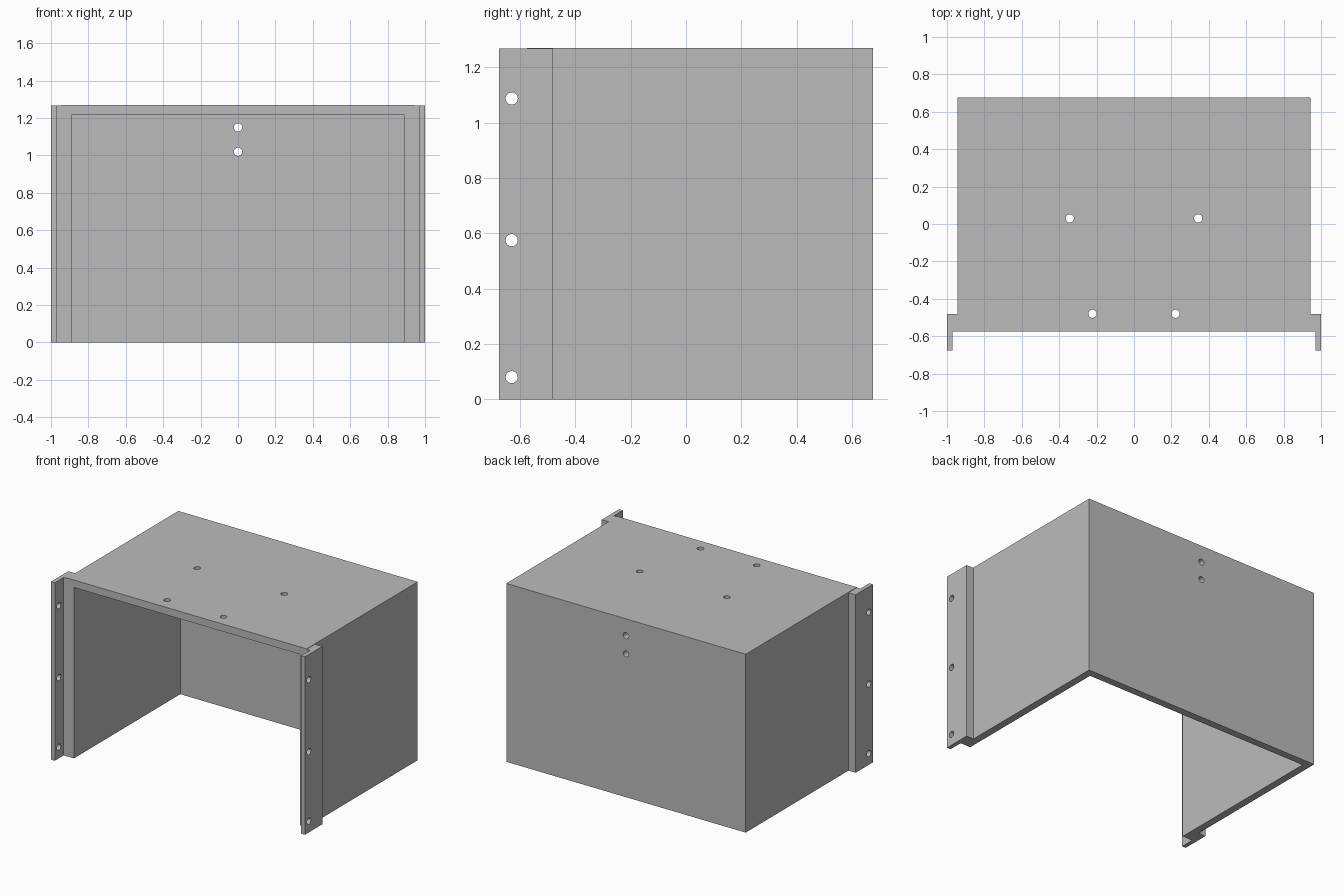
import bpy
from math import radians
from mathutils import Vector

cube = bpy.data.objects.get("Cube")
if cube:
    bpy.data.objects.remove(cube, do_unlink=True)

grey = bpy.data.materials.new("plain grey")
grey.use_nodes = True
grey.diffuse_color = (0.5, 0.5, 0.5, 1)
grey.node_tree.nodes["Principled BSDF"].inputs["Base Color"].default_value = (0.5, 0.5, 0.5, 1)

HEIGHT, FLANGE_HEIGHT = 1.27, 1.267
BACK, FRONT, FLANGE_FRONT = 0.675, -0.575, -0.675
OUTER, INNER, WALL = 0.943, 0.89, 0.053


def prism(name, outline, height):
    """Extrude a plan outline upward from the floor."""
    n = len(outline)
    verts = [(x, y, z) for z in (0, height) for x, y in outline]
    faces = [tuple(reversed(range(n))), tuple(range(n, 2 * n))]
    faces += [(i, (i + 1) % n, (i + 1) % n + n, i + n) for i in range(n)]
    mesh = bpy.data.meshes.new(name)
    mesh.from_pydata(verts, [], faces)
    mesh.materials.append(grey)
    obj = bpy.data.objects.new(name, mesh)
    bpy.context.collection.objects.link(obj)
    return obj


def cut(target, cutter, keep=False):
    """Subtract the cutter and apply the result."""
    mod = target.modifiers.new("cut", 'BOOLEAN')
    mod.operation, mod.solver, mod.object = 'DIFFERENCE', 'EXACT', cutter
    bpy.context.view_layer.objects.active = target
    bpy.ops.object.modifier_apply(modifier=mod.name)
    bpy.data.objects.remove(cutter, do_unlink=True)


def drill(target, location, axis, radius=0.022):
    """Round hole through one wall."""
    turn = Vector(axis).to_track_quat('Z', 'Y').to_euler()
    bpy.ops.mesh.primitive_cylinder_add(vertices=32, radius=radius, depth=0.2,
                                        location=location, rotation=turn)
    hole = bpy.context.object
    hole.name = "hole_cutter"
    hole.hide_render = True
    hole.data.materials.append(grey)
    cut(target, hole)


# Housing with front mounting flanges: half plan, mirrored for the other side
half = [(OUTER, BACK), (OUTER, -0.48), (1, -0.48), (1, FLANGE_FRONT),
        (0.97, FLANGE_FRONT), (0.97, FRONT), (INNER, FRONT),
        (INNER, BACK - WALL)]
walls = prism("side_and_back_walls",
              [(-x, y) for x, y in half] + [(x, y) for x, y in reversed(half)],
              FLANGE_HEIGHT)

# Top panel, sitting between the walls and capping them
top = prism("top_panel", [(-OUTER, FRONT), (OUTER, FRONT), (OUTER, BACK), (-OUTER, BACK)], HEIGHT)
for v in top.data.vertices:
    if v.co.z < 0.1:
        v.co.z = HEIGHT - WALL

# Join walls and top into one solid
union = walls.modifiers.new("join", 'BOOLEAN')
union.operation, union.solver, union.object = 'UNION', 'EXACT', top
bpy.context.view_layer.objects.active = walls
bpy.ops.object.modifier_apply(modifier=union.name)
bpy.data.objects.remove(top, do_unlink=True)
walls.name = "open_housing"

# Screw holes in the top, the back and both flanges
for side in (-1, 1):
    drill(walls, (side * 0.343, 0.03, HEIGHT), (0, 0, 1))
    drill(walls, (side * 0.222, -0.48, HEIGHT), (0, 0, 1))
    for z in (0.08, 0.575, 1.087):
        drill(walls, (side, -0.63, z), (1, 0, 0))
for z in (1.02, 1.15):
    drill(walls, (0, BACK, z), (0, 1, 0))

# Smooth hole walls, crisp panel edges
bpy.ops.object.select_all(action='DESELECT')
walls.select_set(True)
bpy.context.view_layer.objects.active = walls
bpy.ops.object.shade_smooth_by_angle(angle=radians(30))
